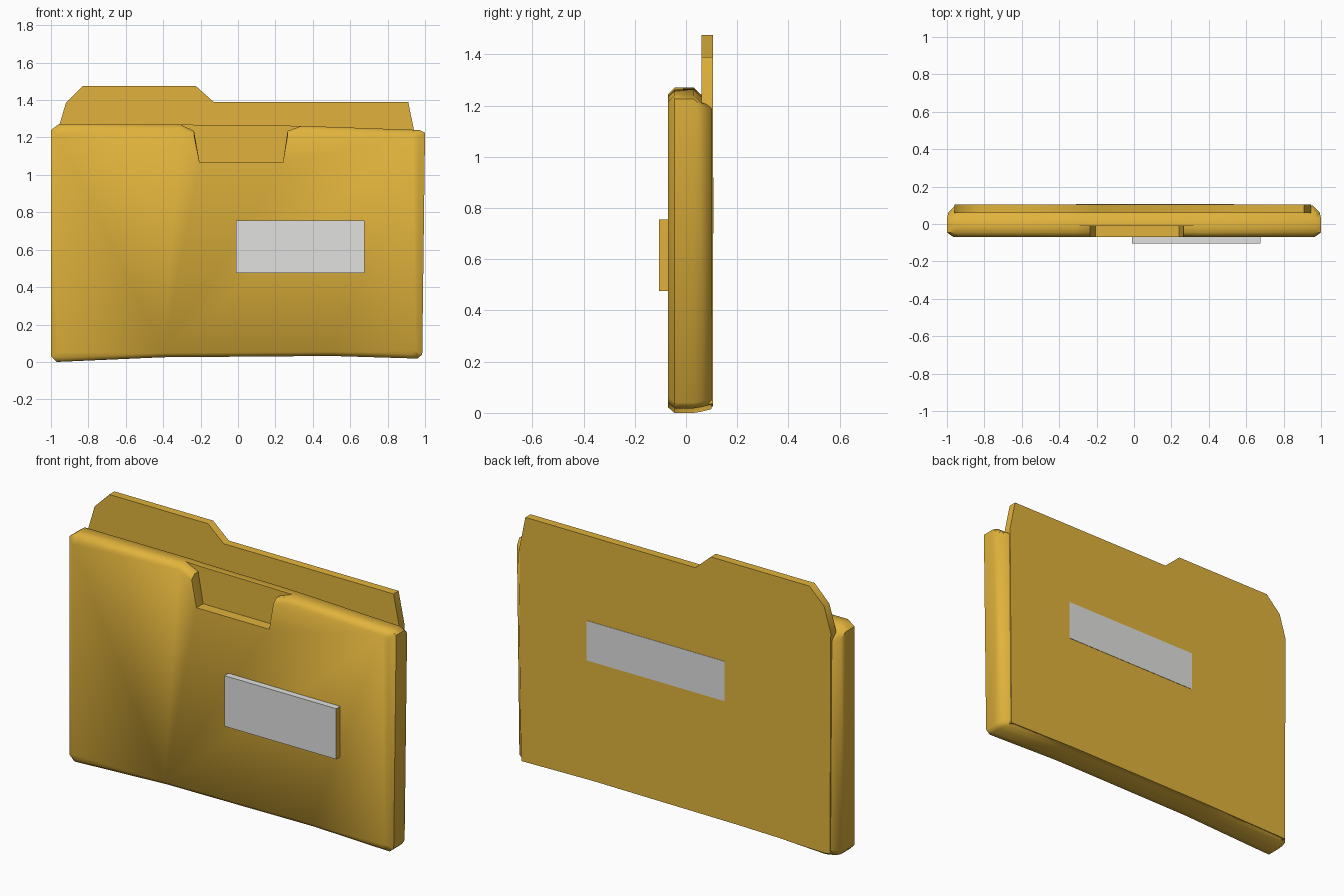
import bpy, bmesh, math

if "Cube" in bpy.data.objects:
    bpy.data.objects.remove(bpy.data.objects["Cube"])


def material(name, col):
    m = bpy.data.materials.new(name)
    m.diffuse_color = (*col, 1)
    m.use_nodes = True
    m.node_tree.nodes["Principled BSDF"].inputs["Base Color"].default_value = m.diffuse_color
    return m


yellow = material("folder yellow", (0.75, 0.45, 0.045))
grey = material("label grey", (0.75, 0.75, 0.74))


def loft(name, layers, mats, smooth=True):
    """Join equal-length (y, outline) layers and cap both ends."""
    bm = bmesh.new()
    rings = [[bm.verts.new((x, y, z)) for x, z in pts] for y, pts in layers]
    n = len(rings[0])
    for a, b in zip(rings, rings[1:]):
        for i in range(n):
            j = (i + 1) % n
            bm.faces.new((a[i], a[j], b[j], b[i]))
    bm.faces.new(rings[0])
    bm.faces.new(rings[-1][::-1])
    bmesh.ops.remove_doubles(bm, verts=bm.verts, dist=1e-5)
    bmesh.ops.recalc_face_normals(bm, faces=bm.faces)
    me = bpy.data.meshes.new(name)
    bm.to_mesh(me)
    bm.free()
    for m in mats:
        me.materials.append(m)
    ob = bpy.data.objects.new(name, me)
    bpy.context.collection.objects.link(ob)
    if smooth:
        bpy.ops.object.select_all(action='DESELECT')
        ob.select_set(True)
        bpy.context.view_layer.objects.active = ob
        bpy.ops.object.shade_smooth_by_angle(angle=math.radians(50))
    return ob


def inset(pts, side, top, bottom):
    """Pull the outer rim of an outline inward."""
    out = []
    for x, z in pts:
        edge = abs(x) > 0.9
        nx = x - math.copysign(side, x) if edge else x
        nz = z - top if z > 1.2 else z + bottom if z < 0.1 else z
        out.append((nx, nz))
    return out


# Folder body: plain outline, and the same outline with a thumb notch
left = [(-0.4, 0.025), (-0.97, 0.0), (-1, 0.03), (-1, 1.24), (-0.96, 1.27), (-0.31, 1.27)]
right = [(0.34, 1.262), (0.97, 1.24), (1, 1.225), (0.985, 0.04), (0.96, 0.018), (0.5, 0.032)]
notch = [(-0.235, 1.235), (-0.205, 1.065), (0.24, 1.065), (0.265, 1.235)]
flat = [(-0.235, 1.268), (-0.205, 1.267), (0.24, 1.264), (0.265, 1.263)]
notched = left + notch + right
plain = left + flat + right


def front_rim(pts):
    # keep the notch itself straight while the outer rim is bevelled
    rim = inset(pts, 0.035, 0.025, 0.022)
    rim[7:9] = pts[7:9]
    return rim


loft("folder_body", [
    (-0.07, front_rim(notched)),
    (-0.045, notched),
    (-0.012, notched),
    (-0.012, plain),
    (0.03, plain),
    (0.062, inset(plain, 0.008, 0.03, 0.005)),
    (0.1, inset(plain, 0.045, 0.04, 0.015)),
], [yellow])

# Back cover with raised index tab
cover = [(-0.955, 0.025), (-0.96, 1.25), (-0.92, 1.385), (-0.83, 1.475), (-0.225, 1.475),
         (-0.13, 1.39), (0.91, 1.39), (0.945, 1.22), (0.935, 0.035), (0.5, 0.042), (-0.4, 0.036)]
loft("back_cover", [(0.06, cover), (0.105, cover)], [yellow])


# Labels on the front and back
def label(name, x0, x1, z0, z1, y0, y1):
    pts = [(x0, z0), (x0, z1), (x1, z1), (x1, z0)]
    ob = loft(name, [(y0, pts), (y1, pts)], [yellow, grey], smooth=False)
    for p in ob.data.polygons:
        p.material_index = 1 if abs(p.normal.y) > 0.5 or p.normal.z > 0.5 else 0
    return ob


label("front_label", -0.01, 0.675, 0.475, 0.755, -0.105, -0.068)
label("back_label", -0.31, 0.535, 0.70, 0.92, 0.101, 0.107)
